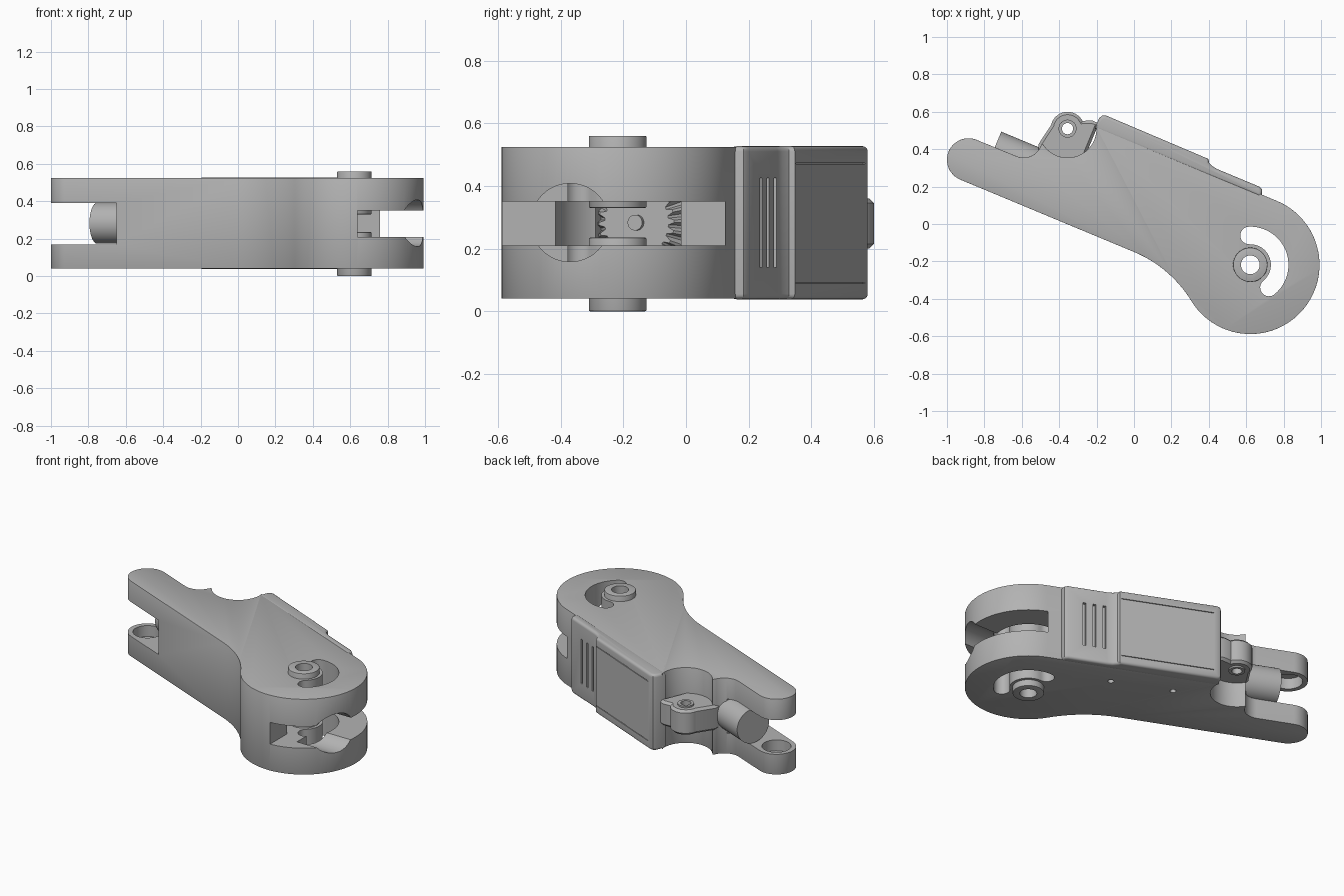
import bpy, bmesh
from math import sin, cos, radians, pi
from mathutils import Matrix

if "Cube" in bpy.data.objects:
    bpy.data.objects.remove(bpy.data.objects["Cube"])

TILT = radians(-22.6)          # the arm lies diagonally on the ground plane
PIVOT = (0.658, 0.0375)
MID = 0.283                    # mid height of the arm

grey = bpy.data.materials.new("satin grey")
grey.use_nodes = True
grey.diffuse_color = (0.45, 0.45, 0.45, 1)
grey.node_tree.nodes["Principled BSDF"].inputs["Base Color"].default_value = (0.45, 0.45, 0.45, 1)


def finish(name, bm, tilt=TILT):
    bmesh.ops.recalc_face_normals(bm, faces=bm.faces)
    me = bpy.data.meshes.new(name)
    bm.to_mesh(me)
    bm.free()
    me.materials.append(grey)
    ob = bpy.data.objects.new(name, me)
    ob.rotation_euler.z = tilt
    bpy.context.collection.objects.link(ob)
    return ob


def arc(c, r, a0, a1, n=24):
    angles = [radians(a0 + (a1 - a0) * i / n) for i in range(n + 1)]
    return [(c[0] + r * cos(a), c[1] + r * sin(a)) for a in angles]


def prism(name, pts, z0, z1, bevel=0, segments=2, tilt=TILT):
    """Extrude an outline upward and optionally round its two rims."""
    bm = bmesh.new()
    low = bm.faces.new([bm.verts.new((x, y, z0)) for x, y in pts])
    ext = bmesh.ops.extrude_face_region(bm, geom=[low])["geom"]
    bmesh.ops.translate(bm, vec=(0, 0, z1 - z0),
                        verts=[v for v in ext if isinstance(v, bmesh.types.BMVert)])
    if bevel:
        rims = [e for e in bm.edges if abs(e.verts[0].co.z - e.verts[1].co.z) < 1e-5]
        bmesh.ops.bevel(bm, geom=rims, offset=bevel, segments=segments,
                        profile=0.5, affect='EDGES', clamp_overlap=True)
    return finish(name, bm, tilt)


def box(name, x0, x1, y0, y1, z0, z1, tilt=TILT):
    return prism(name, [(x0, y0), (x1, y0), (x1, y1), (x0, y1)], z0, z1, tilt=tilt)


def disc(name, c, r, z0, z1, bevel=0):
    return prism(name, arc(c, r, 0, 352.5, 47), z0, z1, bevel)


def rod(name, x0, x1, y, r, tilt=TILT):
    """Cylinder lying along x at mid height."""
    bm = bmesh.new()
    m = Matrix.Translation(((x0 + x1) / 2, y, MID)) @ Matrix.Rotation(pi / 2, 4, 'Y')
    bmesh.ops.create_cone(bm, cap_ends=True, segments=48, radius1=r, radius2=r,
                          depth=x1 - x0, matrix=m)
    return finish(name, bm, tilt)


def cut(ob, *cutters):
    bpy.context.view_layer.objects.active = ob
    for c in cutters:
        c.hide_render = True
        mod = ob.modifiers.new("cut", 'BOOLEAN')
        mod.operation, mod.solver, mod.object = 'DIFFERENCE', 'EXACT', c
        bpy.ops.object.modifier_apply(modifier=mod.name)
        bpy.data.objects.remove(c)


# Arm body: big round head, waist fillet, round tip, two scallops
LEVER = (-0.524, 0.334)
TIP = (-0.949, -0.023)
outline = (arc(PIVOT, 0.37, 90, -126, 64)
           + arc((0.058, -0.791), 0.653, 54, 90, 20)[1:]
           + arc(TIP, 0.115, -90, -270)
           + arc((-0.72, 0.193), 0.1, -90, 0, 16)
           + arc(LEVER, 0.155, 234, 390, 32)
           + [(-0.39, 0.4075)])
body = prism("arm_body", outline, 0.04, 0.525, 0.008)

# Fork at the tip with round sockets, and slot in the head
cut(body,
    box("tip_slot", -1.3, -0.646, -0.5, 0.6, 0.17, 0.39),
    disc("tip_socket", TIP, 0.085, 0.10, 0.46),
    box("head_slot", 0.64, 1.3, -0.8, 0.125, 0.21, 0.35, tilt=0),
    box("gear_pocket", 0.43, 0.85, -0.1, 0.22, 0.21, 0.35),
    disc("pivot_pocket", PIVOT, 0.2, 0.21, 0.35),
    rod("cable_bore", 0.75, 1.3, -0.37, 0.125, tilt=0),
    disc("pivot_hole", PIVOT, 0.06, -0.1, 0.7))


# Curved adjustment slot through both cheeks
def around(a):
    return arc(PIVOT, 0.157, a, a, 1)[0]


kidney = (arc(PIVOT, 0.204, -28, 115) + arc(around(115), 0.047, 115, 295, 12)[1:]
          + arc(PIVOT, 0.11, 115, -28)[1:] + arc(around(-28), 0.047, 152, 332, 12)[1:-1])
cut(body, prism("kidney_slot", kidney, -0.1, 0.7))

# Shallow pin holes underneath
for u in (0.22, -0.16):
    cut(body, disc("pin_hole", (u, 0.25), 0.018, -0.1, 0.1))

# Pivot bushings above and below
bushings = []
for name, z0, z1 in (("lower_bushing", 0.0, 0.235), ("upper_bushing", 0.33, 0.56)):
    b = disc(name, PIVOT, 0.092, z0, z1, 0.004)
    cut(b, disc("bushing_hole", PIVOT, 0.05, -0.1, 0.7))
    bushings.append(b)

# Bevel gear facing the pivot, with its centre pin
bm = bmesh.new()
teeth = 24
rings = []
for u, r_out, r_in in ((0.40, 0.18, 0.18), (0.445, 0.18, 0.155), (0.50, 0.13, 0.11)):
    ring = []
    for i in range(teeth * 4):
        r = r_out if i % 4 < 2 else r_in
        a = 2 * pi * i / (teeth * 4)
        ring.append(bm.verts.new((u, PIVOT[1] + r * cos(a), MID + r * sin(a))))
    rings.append(ring)
for a, b in zip(rings, rings[1:]):
    for i in range(len(a)):
        j = (i + 1) % len(a)
        bm.faces.new((a[i], a[j], b[j], b[i]))
bm.faces.new(rings[0])
bm.faces.new(rings[-1])
gear = finish("bevel_gear", bm)
gear_pin = rod("gear_pin", 0.45, 0.515, PIVOT[1], 0.025)

# Drive shaft stub between the tip forks
shaft = rod("drive_shaft", -0.845, -0.55, 0.073, 0.11)

# Release lever with eyelet
lever_outline = (arc(LEVER, 0.09, 50, 190, 20)
                 + [(-0.635, 0.2), (-0.6, 0.1), (-0.38, 0.1), (-0.38, 0.425), (-0.42, 0.425)])
lever = prism("release_lever", lever_outline, 0.20, 0.36, 0.015, 1)
eyelet = disc("lever_eyelet", LEVER, 0.048, 0.19, 0.37)
for ob in (lever, eyelet):
    cut(ob, disc("eyelet_hole", LEVER, 0.03, 0, 0.6))

# Battery cover: raised panel stepping down to a thumb grip
cover_profile = [(-0.39, 0.39), (-0.39, 0.45), (-0.38, 0.47), (-0.36, 0.478), (0.235, 0.474),
                 (0.243, 0.458), (0.27, 0.446), (0.3, 0.442), (0.54, 0.442),
                 (0.562, 0.433), (0.57, 0.41), (0.57, 0.39)]
cover = prism("battery_cover", cover_profile, 0.038, 0.527, 0.022, 4)
for u in (0.32, 0.38, 0.44):
    cut(cover, box("grip_groove", u - 0.009, u + 0.009, 0.424, 0.6, 0.14, 0.425))
for z in (0.09, 0.472):
    cut(cover, box("panel_seam", -0.34, 0.225, 0.468, 0.6, z - 0.002, z + 0.002))

# Smooth the round surfaces, keep hard edges
bpy.ops.object.select_all(action='DESELECT')
for ob in [body, gear_pin, shaft, lever, eyelet, cover] + bushings:
    ob.select_set(True)
bpy.context.view_layer.objects.active = body
bpy.ops.object.shade_smooth_by_angle(angle=radians(30))
